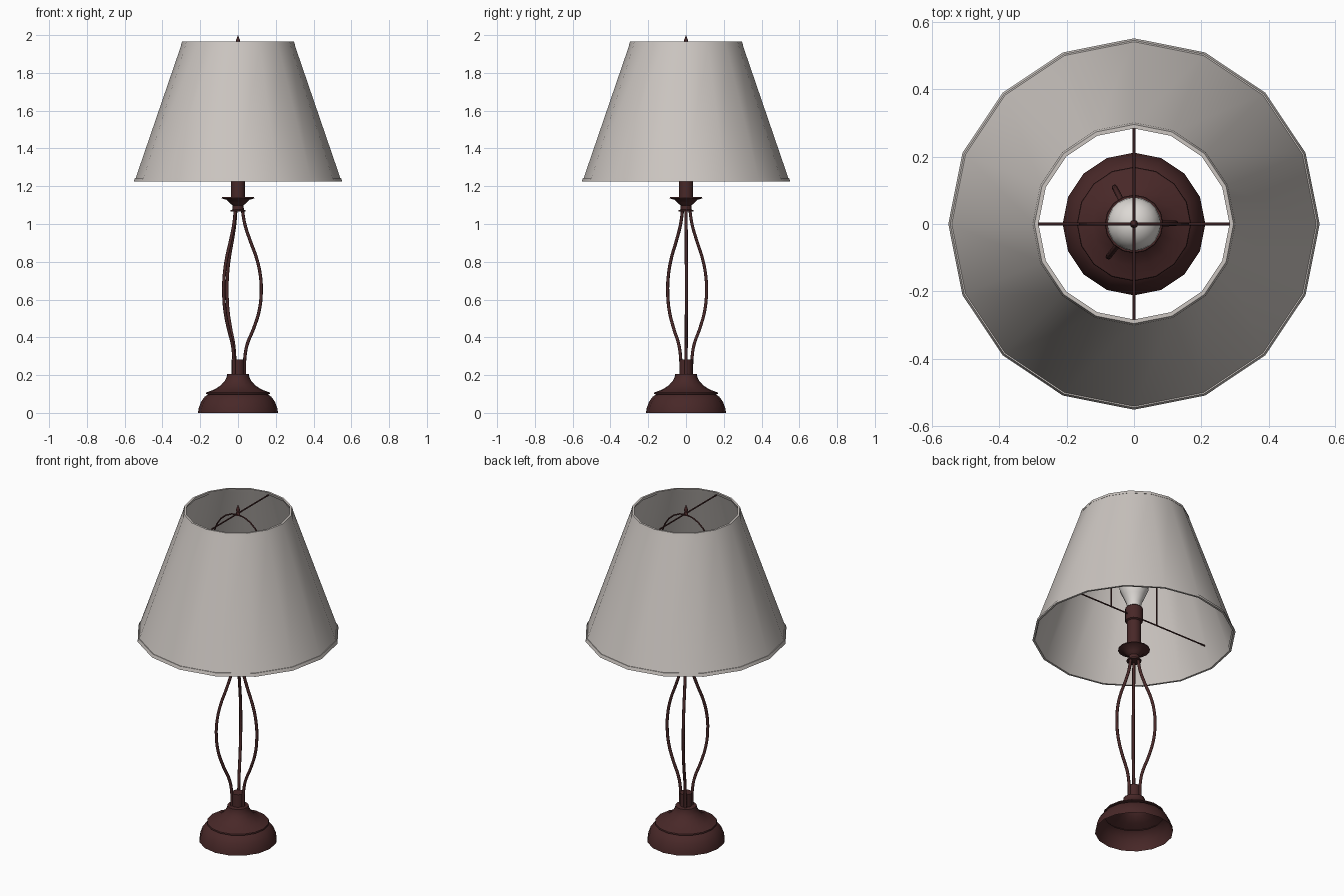
import bpy, bmesh, math

if "Cube" in bpy.data.objects:
    bpy.data.objects.remove(bpy.data.objects["Cube"])

def material(name, rgb):
    m = bpy.data.materials.new(name)
    m.diffuse_color = (*rgb, 1)
    m.use_nodes = True
    m.node_tree.nodes["Principled BSDF"].inputs["Base Color"].default_value = m.diffuse_color
    return m

BRONZE = material("dark red bronze", (0.065, 0.021, 0.021))
CLOTH = material("pale linen", (0.60, 0.56, 0.53))
GLASS = material("frosted white", (0.72, 0.69, 0.66))

def finish(ob, mat, angle=40):
    bpy.context.collection.objects.link(ob)
    ob.data.materials.append(mat)
    bpy.ops.object.select_all(action='DESELECT')
    ob.select_set(True)
    bpy.context.view_layer.objects.active = ob
    if ob.type == 'CURVE':
        bpy.ops.object.convert(target='MESH')
    bpy.ops.object.shade_smooth_by_angle(angle=math.radians(angle))
    return ob

def lathe(name, profile, mat, sides=16, closed=False):
    """Revolve (radius, z) points about the z axis."""
    bm = bmesh.new()
    rings = []
    for r, z in profile:
        if r == 0:
            rings.append([bm.verts.new((0, 0, z))] * sides)
        else:
            rings.append([bm.verts.new((r * math.cos(2 * math.pi * i / sides),
                                        r * math.sin(2 * math.pi * i / sides), z))
                          for i in range(sides)])
    pairs = list(zip(rings, rings[1:])) + ([(rings[-1], rings[0])] if closed else [])
    for a, b in pairs:
        for i in range(sides):
            j = (i + 1) % sides
            bm.faces.new(list(dict.fromkeys((a[i], a[j], b[j], b[i]))))
    bmesh.ops.recalc_face_normals(bm, faces=bm.faces)
    me = bpy.data.meshes.new(name)
    bm.to_mesh(me)
    bm.free()
    return finish(bpy.data.objects.new(name, me), mat)

def wire(name, pts, radius, mat, smooth=True):
    """Round wire through the given points."""
    cu = bpy.data.curves.new(name, 'CURVE')
    cu.dimensions = '3D'
    cu.bevel_depth = radius
    cu.bevel_resolution = 2
    cu.resolution_u = 5
    cu.use_fill_caps = True
    if smooth:
        sp = cu.splines.new('BEZIER')
        sp.bezier_points.add(len(pts) - 1)
        for b, p in zip(sp.bezier_points, pts):
            b.co = p
            b.handle_left_type = b.handle_right_type = 'AUTO'
    else:
        sp = cu.splines.new('POLY')
        sp.points.add(len(pts) - 1)
        for b, p in zip(sp.points, pts):
            b.co = (*p, 1)
    return finish(bpy.data.objects.new(name, cu), mat, 60)

# hollow stepped base with its short post
lathe("base", [(0.212, 0), (0.208, 0.025), (0.195, 0.06), (0.175, 0.087), (0.158, 0.098),
               (0.170, 0.101), (0.168, 0.108), (0.125, 0.124), (0.092, 0.145), (0.070, 0.17),
               (0.060, 0.19), (0.058, 0.205), (0.034, 0.207), (0.034, 0.282), (0, 0.282)], BRONZE)

# three bowed rods
bow = [(0.034, 0.2), (0.036, 0.29), (0.048, 0.36), (0.084, 0.45), (0.112, 0.54), (0.123, 0.64),
       (0.118, 0.73), (0.098, 0.82), (0.065, 0.91), (0.036, 1.0), (0.021, 1.09)]
for n, deg in enumerate((1, 118, 232)):
    c, s = math.cos(math.radians(deg)), math.sin(math.radians(deg))
    wire(f"rod_{n + 1}", [(r * c, r * s, z) for r, z in bow], 0.0085, BRONZE)

# flared dish, stem and bulb socket
lathe("drip_dish", [(0, 1.066), (0.040, 1.066), (0.040, 1.074), (0.028, 1.076), (0.028, 1.098),
                    (0.045, 1.112), (0.060, 1.128), (0.087, 1.136), (0.085, 1.142), (0, 1.142)], BRONZE)
lathe("stem", [(0.038, 1.14), (0.038, 1.31), (0.048, 1.315), (0.048, 1.395), (0.040, 1.402), (0, 1.402)], BRONZE)

# light bulb
dome = [(0.08 * math.cos(t), 1.53 + 0.08 * math.sin(t)) for t in
        [math.radians(a) for a in range(-15, 90, 15)]]
lathe("bulb", [(0.036, 1.40), (0.042, 1.43), (0.060, 1.47)] + dome + [(0, 1.61)], GLASS, 20)

# wire frame carrying the shade
wire("lower_crossbar", [(-0.5, 0, 1.35), (0.5, 0, 1.35)], 0.004, BRONZE, False)
wire("upper_crossbar", [(0, -0.29, 1.948), (0, 0.29, 1.948)], 0.004, BRONZE, False)
arch = [(0.16 * math.cos(math.pi * i / 12), 0, 1.76 + 0.18 * math.sin(math.pi * i / 12)) for i in range(13)]
wire("harp", [(0.16, 0, 1.35)] + arch + [(-0.16, 0, 1.35)], 0.004, BRONZE, False)
lathe("finial", [(0, 1.935), (0.012, 1.937), (0.012, 1.952), (0.008, 1.958), (0.012, 1.968),
                 (0.006, 1.985), (0, 2.0)], BRONZE, 12)

# thin conical shade with trim bands at both rims
lathe("shade", [(0.547, 1.228), (0.296, 1.960), (0.291, 1.960), (0.542, 1.228)], CLOTH, closed=True)
for name, r, z, dr in (("lower_trim", 0.552, 1.225, -0.006), ("upper_trim", 0.302, 1.947, -0.006)):
    lathe(name, [(r, z), (r + dr, z + 0.018), (r + dr - 0.012, z + 0.018), (r - 0.012, z)], CLOTH, closed=True)
